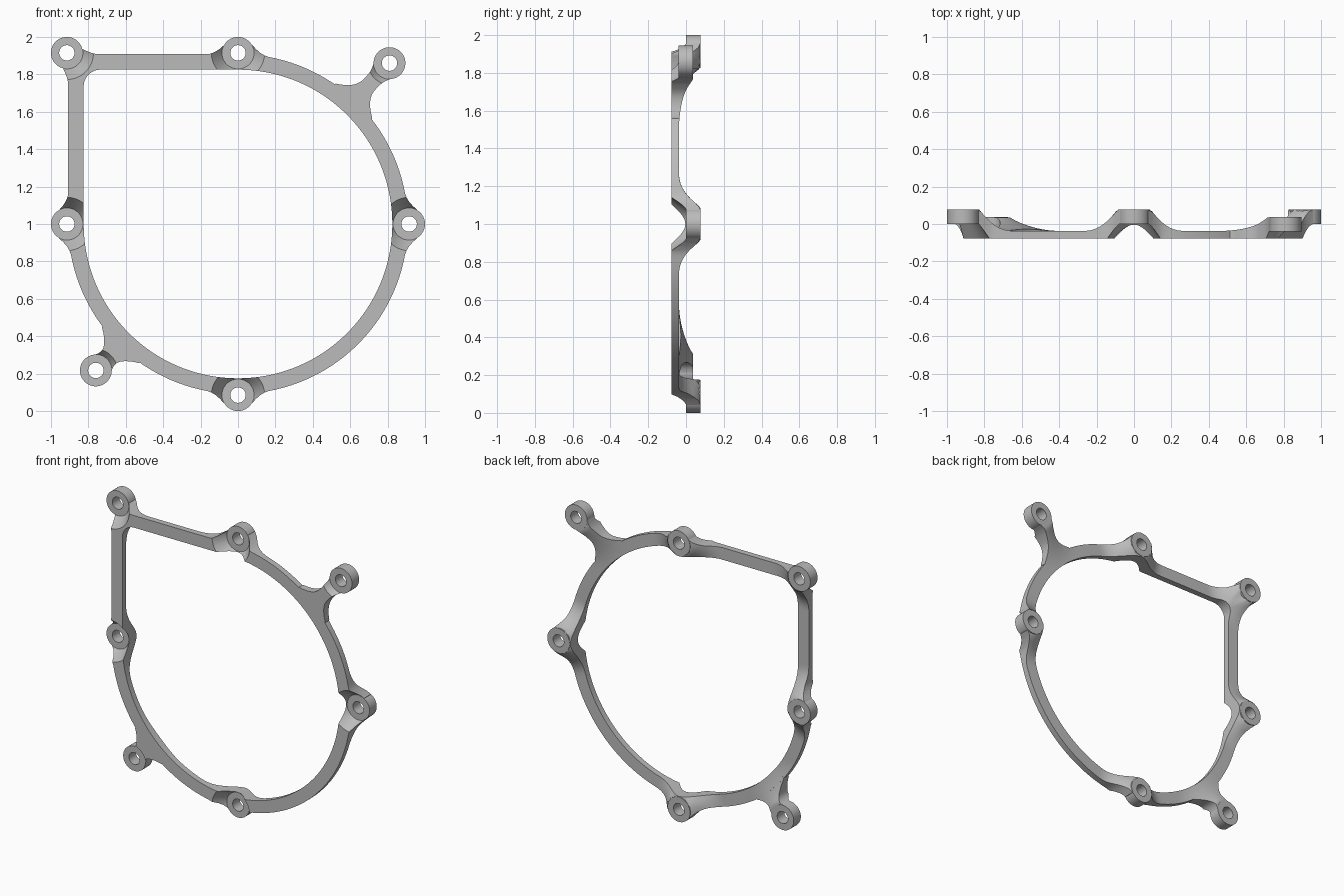
import bpy, bmesh
from math import sin, cos, pi, radians, hypot, atan2
from mathutils import Matrix, Vector

cube = bpy.data.objects.get("Cube")
if cube:
    bpy.data.objects.remove(cube, do_unlink=True)

grey = bpy.data.materials.new("plain grey")
grey.use_nodes = True
colour = (0.5, 0.5, 0.5, 1)
grey.diffuse_color = colour
grey.node_tree.nodes["Principled BSDF"].inputs["Base Color"].default_value = colour

HALF = 0.078                 # half the total depth
RAIL = -0.037                # back face of the thin rail
INNER, OUTER = 0.825, 0.908  # ring radii
BOSS_R, HOLE_R = 0.085, 0.041
MID = 0.915
BOSSES = {"top_boss": (0, 1 + MID), "corner_boss": (-MID, 1 + MID),
          "right_boss": (-MID, 1), "left_boss": (MID, 1), "bottom_boss": (0, 1 - MID)}
EARS = {"upper_ear": (0.81, 1.86), "lower_ear": (-0.76, 0.217)}


def back(x, z):
    """Back face depth: it sweeps up towards every boss and ear."""
    y = RAIL
    for bx, bz in BOSSES.values():
        t = min(1, max(0, (0.27 - hypot(x - bx, z - bz)) / 0.18))
        y = max(y, RAIL + (HALF - 0.001 - RAIL) * t ** 2.2)
    for ex, ez in EARS.values():
        t = min(1, max(0, (0.36 - hypot(x - ex, z - ez)) / 0.26))
        y = max(y, RAIL + (0.036 - RAIL) * t ** 2)
    return y


def flare(p):
    """Outward fillet beside each boss."""
    d = min(hypot(p.x - bx, p.y - bz) for bx, bz in BOSSES.values())
    return 0.055 * min(1, max(0, (0.17 - d) / 0.1)) ** 2


def finish(bm, name):
    bmesh.ops.recalc_face_normals(bm, faces=bm.faces)
    mesh = bpy.data.meshes.new(name)
    bm.to_mesh(mesh)
    bm.free()
    mesh.materials.append(grey)
    ob = bpy.data.objects.new(name, mesh)
    bpy.context.collection.objects.link(ob)
    return ob


def strip(name, pairs, closed):
    """Solid from pairs of edge points, flat in front and shaped behind."""
    bm = bmesh.new()
    rows = []
    for a, b in pairs:
        pts = [a.lerp(b, k / 4) for k in range(5)]
        ring = [(a.x, -HALF, a.y), (b.x, -HALF, b.y)]
        ring += [(p.x, back(p.x, p.y), p.y) for p in reversed(pts)]
        rows.append([bm.verts.new(c) for c in ring])
    n = len(rows[0])
    for i in range(len(rows) if closed else len(rows) - 1):
        r, s = rows[i], rows[(i + 1) % len(rows)]
        for k in range(n):
            m = (k + 1) % n
            bm.faces.new((r[k], r[m], s[m], s[k]))
    if not closed:
        bm.faces.new(rows[0])
        bm.faces.new(rows[-1])
    return finish(bm, name)


def boolean(target, tool, operation):
    mod = target.modifiers.new("bool", "BOOLEAN")
    mod.object, mod.operation, mod.solver = tool, operation, "EXACT"
    bpy.context.view_layer.objects.active = target
    bpy.ops.object.modifier_apply(modifier=mod.name)
    bpy.data.objects.remove(tool, do_unlink=True)


def cone(name, x, z, y0, y1, r0, r1):
    bm = bmesh.new()
    place = Matrix.Translation((x, (y0 + y1) / 2, z)) @ Matrix.Rotation(-pi / 2, 4, "X")
    bmesh.ops.create_cone(bm, cap_ends=True, segments=64, radius1=r0, radius2=r1,
                          depth=y1 - y0, matrix=place)
    ob = finish(bm, name)
    ob.hide_render = True
    return ob


def tube(name, x, z, y0, y1):
    bm = bmesh.new()
    n = 64
    profile = [(HOLE_R, y0), (BOSS_R, y0), (BOSS_R, y1), (HOLE_R, y1)]
    rows = [[bm.verts.new((x + r * cos(2 * pi * i / n), y, z + r * sin(2 * pi * i / n)))
             for r, y in profile] for i in range(n)]
    for i in range(n):
        r, s = rows[i], rows[(i + 1) % n]
        for k in range(4):
            m = (k + 1) % 4
            bm.faces.new((r[k], r[m], s[m], s[k]))
    return finish(bm, name)


# Frame outline: three quarter ring, top rail, rounded corner, side rail
pairs = []


def add(inner, outer, normal):
    pairs.append((inner, outer + normal * flare(outer)))


centre = Vector((0, 1))
for i in range(181):
    a = radians(180 + 1.5 * i)
    d = Vector((cos(a), sin(a)))
    add(centre + d * INNER, centre + d * OUTER, d)
CORNER = 0.735
for i in range(1, 45):
    x = -CORNER * i / 45
    add(Vector((x, 1 + INNER)), Vector((x, 1 + OUTER)), Vector((0, 1)))
corner = Vector((-CORNER, 1 + CORNER))
for i in range(25):
    a = radians(90 + 90 * i / 24)
    d = Vector((cos(a), sin(a)))
    reach = (OUTER - CORNER) / max(abs(d.x), abs(d.y))
    add(corner + d * (INNER - CORNER), corner + d * reach, d)
for i in range(1, 45):
    z = 1 + CORNER * (1 - i / 45)
    add(Vector((-INNER, z)), Vector((-OUTER, z)), Vector((-1, 0)))
frame = strip("frame", pairs, True)

# Arms that carry the two ears, flared into the ring
for name, (ex, ez) in EARS.items():
    a = atan2(ez - 1, ex)
    d, side = Vector((cos(a), sin(a))), Vector((-sin(a), cos(a)))
    length = hypot(ex, ez - 1)
    arm = []
    for i in range(25):
        r = 0.865 + (length - 0.865) * i / 24
        w = 0.042 + 0.1 * min(1, max(0, (1.03 - r) / 0.13)) ** 2.3
        w += 0.025 * min(1, max(0, (r - length + 0.13) / 0.08)) ** 2
        p = centre + d * r
        arm.append((p - side * w, p + side * w))
    boolean(frame, strip(name + "_arm", arm, False), "UNION")

# Conical clearance in front of each boss and ear, bores, then the tubes
SLOPE = 0.72
parts = [frame]
for group, y0, y1 in ((BOSSES, 0.0, HALF), (EARS, -0.04, 0.037)):
    for name, (x, z) in group.items():
        front = -HALF - 0.02
        wide = BOSS_R + 0.001 + SLOPE * (y0 - front)
        boolean(frame, cone("clearance", x, z, front, y0 + 0.002, wide, BOSS_R + 0.001),
                "DIFFERENCE")
        boolean(frame, cone("bore", x, z, -0.2, 0.2, 0.06, 0.06), "DIFFERENCE")
        parts.append(tube(name, x, z, y0, y1))

# Smooth curves, sharp edges
for ob in parts:
    bpy.ops.object.select_all(action="DESELECT")
    ob.select_set(True)
    bpy.context.view_layer.objects.active = ob
    bpy.ops.object.shade_smooth_by_angle(angle=radians(30))
